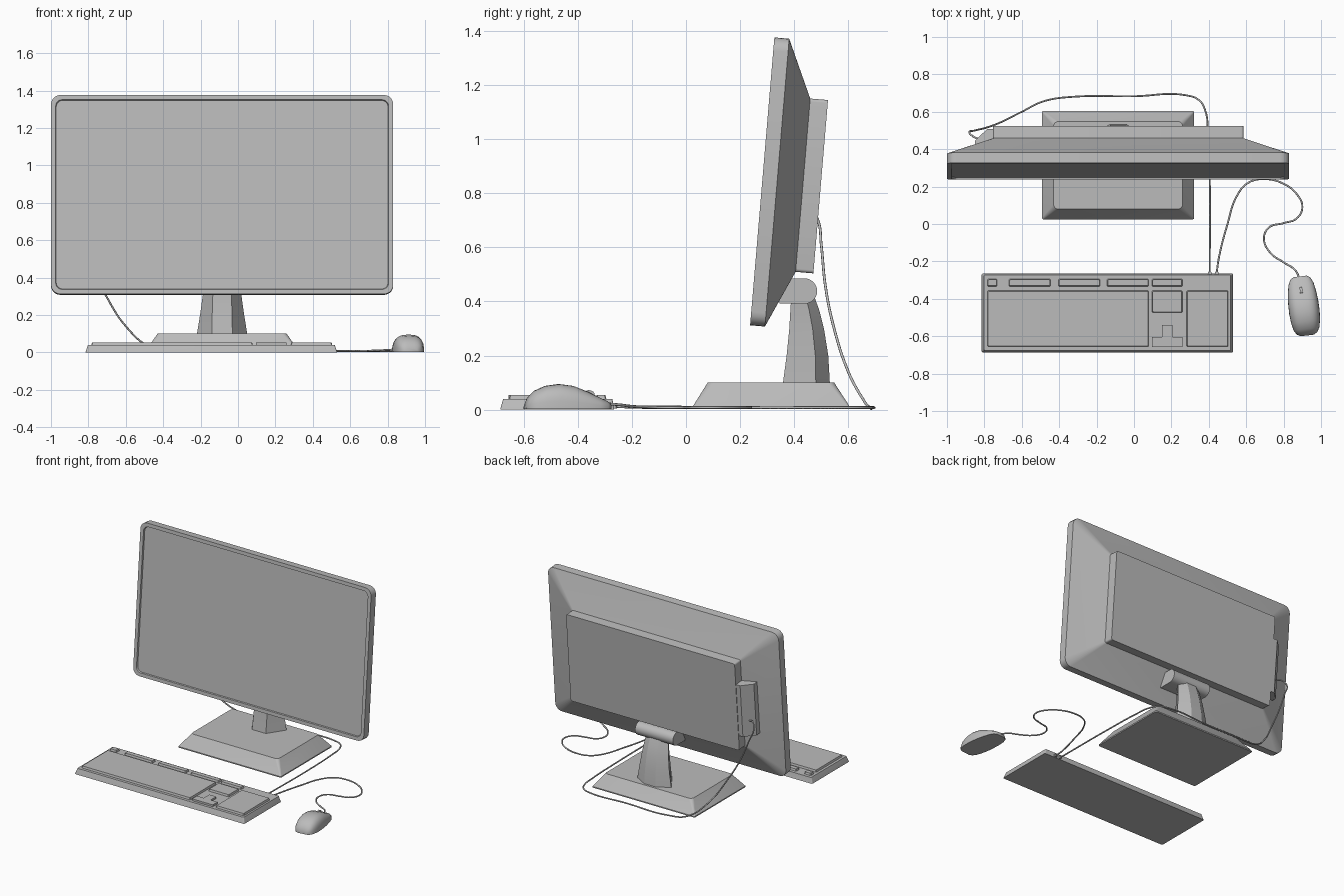
import bpy, bmesh, math
from mathutils import Matrix, Vector

cube = bpy.data.objects.get("Cube")
if cube:
    bpy.data.objects.remove(cube, do_unlink=True)

# One plain grey for everything
grey = bpy.data.materials.new("plain grey")
grey.use_nodes = True
COLOUR = (0.5, 0.5, 0.5, 1)
grey.diffuse_color = COLOUR
grey.node_tree.nodes["Principled BSDF"].inputs["Base Color"].default_value = COLOUR

CX = -0.085  # centre line of the monitor and its stand


def loft(name, rings, angle=30):
    """Skin a closed solid through rings of equal point count."""
    bm = bmesh.new()
    loops = [[bm.verts.new(p) for p in ring] for ring in rings]
    n = len(loops[0])
    for a, b in zip(loops, loops[1:]):
        for i in range(n):
            j = (i + 1) % n
            bm.faces.new((a[i], a[j], b[j], b[i]))
    bm.faces.new(loops[0])
    bm.faces.new(loops[-1])
    bmesh.ops.recalc_face_normals(bm, faces=bm.faces)
    mesh = bpy.data.meshes.new(name)
    bm.to_mesh(mesh)
    bm.free()
    mesh.materials.append(grey)
    obj = bpy.data.objects.new(name, mesh)
    bpy.context.collection.objects.link(obj)
    bpy.ops.object.select_all(action='DESELECT')
    obj.select_set(True)
    bpy.context.view_layer.objects.active = obj
    bpy.ops.object.shade_smooth_by_angle(angle=math.radians(angle))
    return obj


def rounded(x0, x1, y0, y1, r, z, steps=5):
    """Rounded rectangle ring at height z."""
    pts = []
    corners = [(x1 - r, y1 - r), (x0 + r, y1 - r), (x0 + r, y0 + r), (x1 - r, y0 + r)]
    for k, (cx, cy) in enumerate(corners):
        for s in range(steps + 1):
            a = math.pi / 2 * (k + s / steps)
            pts.append(Vector((cx + r * math.cos(a), cy + r * math.sin(a), z)))
    return pts


def tilted(ring):
    """Panel space (across, up the panel, depth backwards) to the leaning panel."""
    return [Vector((x, 0.237 + 0.084 * u + 0.9965 * n, 0.312 + 0.9965 * u - 0.084 * n))
            for x, u, n in ring]


def cable(name, points, radius=0.005):
    curve = bpy.data.curves.new(name, 'CURVE')
    curve.dimensions = '3D'
    curve.bevel_depth = radius
    curve.bevel_resolution = 2
    curve.resolution_u = 8
    curve.use_fill_caps = True
    spline = curve.splines.new('BEZIER')
    spline.bezier_points.add(len(points) - 1)
    for bp, p in zip(spline.bezier_points, points):
        bp.co = p
        bp.handle_left_type = bp.handle_right_type = 'AUTO'
    curve.materials.append(grey)
    obj = bpy.data.objects.new(name, curve)
    bpy.context.collection.objects.link(obj)


# Monitor: recessed screen, bezel, slab, tapered back and rear housing
loft("monitor", [tilted(r) for r in (
    rounded(-0.972, 0.802, 0.028, 1.04, 0.035, 0.01),
    rounded(-0.975, 0.805, 0.025, 1.043, 0.035, 0.0),
    rounded(-1.0, 0.83, 0.0, 1.068, 0.05, 0.0),
    rounded(-1.0, 0.83, 0.0, 1.068, 0.05, 0.055),
    rounded(-0.753, 0.585, 0.211, 0.854, 0.012, 0.151),
    rounded(-0.753, 0.585, 0.211, 0.854, 0.012, 0.217))])

# Angled connector block on the side of the rear housing
block = [(-0.74, 0.213), (-0.785, 0.213), (-0.85, 0.15), (-0.85, 0.10), (-0.74, 0.10)]
loft("connector_block", [tilted([(x, u, n) for x, n in block]) for u in (0.32, 0.70)])

# Stand base: low truncated pyramid
loft("stand_base", [
    rounded(CX - 0.407, CX + 0.407, 0.025, 0.605, 0.008, 0.004),
    rounded(CX - 0.407, CX + 0.407, 0.025, 0.605, 0.008, 0.012),
    rounded(CX - 0.345, CX + 0.345, 0.08, 0.548, 0.025, 0.10)])

# Neck: six-sided column leaning and narrowing upwards
# (height, front y, widest y, back y, front half, widest half, back half)
neck = []
for z, yf, ym, yb, wf, wm, wb in (
        (0.095, 0.358, 0.48, 0.532, 0.055, 0.135, 0.045),
        (0.20, 0.372, 0.478, 0.526, 0.053, 0.118, 0.042),
        (0.30, 0.382, 0.468, 0.510, 0.050, 0.104, 0.040),
        (0.37, 0.386, 0.455, 0.492, 0.048, 0.094, 0.038),
        (0.43, 0.390, 0.440, 0.470, 0.045, 0.085, 0.036)):
    neck.append([Vector((CX + x, y, z)) for x, y in (
        (-wf, yf), (wf, yf), (wm, ym), (wb, yb), (-wb, yb), (-wm, ym))])
loft("stand_neck", neck)

# Hinge: rounded barrel with a flat bracket running into the panel
profile = [(0.345, 0.485), (0.345, 0.392)]
for i in range(13):
    a = -math.pi / 2 + math.pi * i / 12
    profile.append((0.438 + 0.047 * math.cos(a), 0.4385 + 0.047 * math.sin(a)))
loft("hinge", [[Vector((CX + s * 0.15, y, z)) for y, z in profile] for s in (-1, 1)])

# Keyboard body
loft("keyboard", [
    rounded(-0.815, 0.53, -0.687, -0.265, 0.008, 0.0),
    rounded(-0.812, 0.527, -0.684, -0.268, 0.008, 0.012),
    rounded(-0.802, 0.517, -0.676, -0.272, 0.008, 0.04)])

# Raised key blocks
keys = {
    "main_keys": (-0.785, 0.08, -0.657, -0.355),
    "number_keys": (0.28, 0.505, -0.657, -0.355),
    "navigation_keys": (0.095, 0.26, -0.475, -0.355),
    "escape_key": (-0.785, -0.73, -0.335, -0.293),
}
for i, (x0, x1) in enumerate([(-0.67, -0.445), (-0.405, -0.18), (-0.145, 0.08), (0.095, 0.26)]):
    keys[f"function_keys_{i + 1}"] = (x0, x1, -0.335, -0.293)
for name, (x0, x1, y0, y1) in keys.items():
    loft(name, [rounded(x0, x1, y0, y1, 0.004, 0.035, 1),
                rounded(x0 + 0.005, x1 - 0.005, y0 + 0.005, y1 - 0.005, 0.004, 0.054, 1)])

# Arrow keys: upside-down T
tee = [(0.095, -0.657), (0.26, -0.657), (0.26, -0.603), (0.205, -0.603),
       (0.205, -0.54), (0.15, -0.54), (0.15, -0.603), (0.095, -0.603)]
loft("arrow_keys", [[Vector((x, y, z)) for x, y in tee] for z in (0.035, 0.054)])

# Mouse: domed sections along its length (position, half width, height)
turn = Matrix.Translation((0.907, -0.437, 0.002)) @ Matrix.Rotation(math.radians(7), 4, 'Z')
sections = [(-0.160, 0.035, 0.018), (-0.148, 0.056, 0.045), (-0.125, 0.069, 0.068),
            (-0.085, 0.078, 0.086), (-0.035, 0.082, 0.093), (0.02, 0.081, 0.086),
            (0.07, 0.076, 0.066), (0.115, 0.068, 0.044), (0.145, 0.055, 0.03),
            (0.158, 0.036, 0.022)]
rings = []
for y, w, h in sections:
    ring = []
    for i in range(17):
        a = math.pi * i / 16
        c, s = math.cos(a), max(math.sin(a), 0)
        ring.append(turn @ Vector((w * math.copysign(abs(c) ** 0.7, c), y, h * s ** 0.7)))
    rings.append(ring)
loft("mouse", rings, 50)

# Scroll wheel
wheel = []
for x in (-0.007, 0.007):
    wheel.append([turn @ Vector((x - 0.003, 0.08 + 0.02 * math.cos(t * math.pi / 8),
                                 0.052 + 0.018 * math.sin(t * math.pi / 8))) for t in range(16)])
loft("scroll_wheel", wheel)

# Cable sockets on the back of the keyboard
for i, x in enumerate((0.405, 0.442)):
    loft(f"cable_socket_{i + 1}", [rounded(x - 0.01, x + 0.01, -0.28, -0.255, 0.003, z, 1)
                                   for z in (0.004, 0.022)])

# Cable from the connector block, behind the stand and under it to the keyboard
cable("keyboard_cable", [
    (-0.82, 0.45, 0.73), (-0.855, 0.465, 0.735), (-0.88, 0.488, 0.70), (-0.85, 0.50, 0.61),
    (-0.79, 0.515, 0.46), (-0.71, 0.545, 0.31), (-0.60, 0.60, 0.14), (-0.47, 0.66, 0.03),
    (-0.33, 0.68, 0.008), (0.0, 0.683, 0.008), (0.28, 0.688, 0.008), (0.35, 0.66, 0.008),
    (0.383, 0.60, 0.008), (0.395, 0.50, 0.008), (0.405, 0.24, 0.008), (0.405, -0.265, 0.012)])

# Looping cable from the keyboard to the mouse
cable("mouse_cable", [
    (0.442, -0.265, 0.012), (0.452, -0.19, 0.009), (0.50, 0.0, 0.008), (0.55, 0.15, 0.008),
    (0.61, 0.22, 0.008), (0.70, 0.24, 0.008), (0.80, 0.215, 0.008), (0.87, 0.16, 0.008),
    (0.90, 0.09, 0.008), (0.87, 0.03, 0.008), (0.80, 0.005, 0.008), (0.72, -0.02, 0.008),
    (0.695, -0.08, 0.008), (0.73, -0.155, 0.010), (0.80, -0.205, 0.013),
    (0.86, -0.245, 0.018), (0.888, -0.295, 0.022)])
